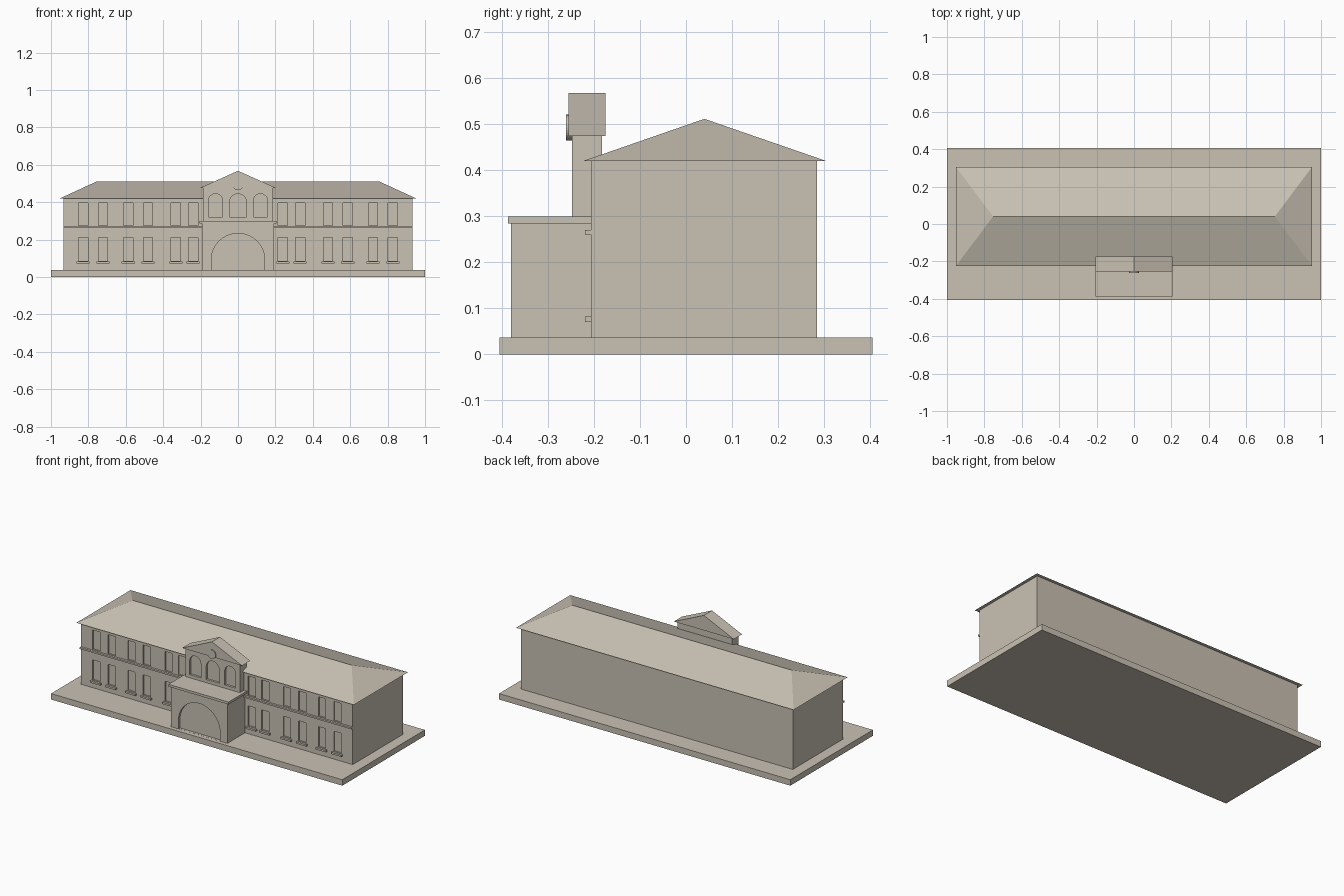
import bpy, bmesh, math

if "Cube" in bpy.data.objects:
    bpy.data.objects.remove(bpy.data.objects["Cube"])

stone = bpy.data.materials.new("warm_stone")
stone.diffuse_color = (0.585, 0.535, 0.455, 1)
stone.use_nodes = True
stone.node_tree.nodes["Principled BSDF"].inputs["Base Color"].default_value = stone.diffuse_color


def make(name, bm):
    bmesh.ops.recalc_face_normals(bm, faces=bm.faces)
    me = bpy.data.meshes.new(name)
    bm.to_mesh(me)
    bm.free()
    ob = bpy.data.objects.new(name, me)
    bpy.context.collection.objects.link(ob)
    me.materials.append(stone)
    return ob


def add_prism(bm, profile, y0, y1):
    """Extrude an (x, z) outline from y0 to y1."""
    face = bm.faces.new([bm.verts.new((x, y0, z)) for x, z in profile])
    out = bmesh.ops.extrude_face_region(bm, geom=[face])
    verts = [g for g in out["geom"] if isinstance(g, bmesh.types.BMVert)]
    bmesh.ops.translate(bm, verts=verts, vec=(0, y1 - y0, 0))


def rect(x0, x1, z0, z1):
    return [(x0, z0), (x1, z0), (x1, z1), (x0, z1)]


def arch(cx, half, z0, top, n=20):
    """Round-headed opening outline."""
    pts = [(cx - half, z0), (cx + half, z0)]
    for i in range(n + 1):
        a = math.pi * i / n
        pts.append((cx + half * math.cos(a), top - half + half * math.sin(a)))
    return pts


def prisms(name, profiles, y0, y1):
    bm = bmesh.new()
    for p in profiles:
        add_prism(bm, p, y0, y1)
    return make(name, bm)


def carve(target, name, profiles, y0, y1):
    cutter = prisms(name, profiles, y0, y1)
    cutter.hide_render = True
    cutter.hide_viewport = True
    mod = target.modifiers.new("openings", 'BOOLEAN')
    mod.operation = 'DIFFERENCE'
    mod.solver = 'EXACT'
    mod.object = cutter


FRONT = -0.207   # main wall plane
window_x = [s * x for s in (-1, 1) for x in (0.240, 0.332, 0.481, 0.587, 0.722, 0.828)]

# Plinth and main block
prisms("plinth", [rect(-1, 1, 0, 0.037)], -0.405, 0.405)
block = prisms("main_block", [rect(-0.933, 0.933, 0.037, 0.42)], FRONT, 0.285)

# Two rows of recessed windows
holes = []
for x in window_x:
    holes.append(rect(x - 0.025, x + 0.025, 0.085, 0.21))
    holes.append(rect(x - 0.025, x + 0.025, 0.275, 0.395))
carve(block, "window_cutter", holes, FRONT - 0.05, FRONT + 0.009)

# Sills and string course
prisms("window_sills", [rect(x - 0.035, x + 0.035, 0.071, 0.082) for x in window_x],
       FRONT - 0.013, FRONT + 0.003)
prisms("string_course", [rect(-0.933, 0.933, 0.261, 0.271)], FRONT - 0.013, FRONT + 0.003)

# Hipped roof
bm = bmesh.new()
eave = [bm.verts.new((x, y, 0.42)) for x, y in
        ((-0.953, -0.225), (0.953, -0.225), (0.953, 0.306), (-0.953, 0.306))]
left, right = [bm.verts.new((x, 0.04, 0.512)) for x in (-0.753, 0.753)]
a, b, c, d = eave
for f in ((d, c, b, a), (a, b, right, left), (c, d, left, right), (b, c, right), (d, a, left)):
    bm.faces.new(f)
make("hipped_roof", bm)

# Entrance porch with arched recess and cap slab
porch = prisms("porch", [rect(-0.193, 0.193, 0.037, 0.287)], -0.38, FRONT + 0.004)
carve(porch, "porch_arch_cutter", [arch(0, 0.143, 0.0375, 0.233, 32)], -0.45, -0.365)
prisms("porch_cap", [rect(-0.206, 0.206, 0.285, 0.30)], -0.387, FRONT + 0.004)

# Bell gable: wall with three arched windows, gabled roof, round medallion
tower = prisms("gable_wall", [rect(-0.187, 0.187, 0.299, 0.476)], -0.248, -0.183)
carve(tower, "arched_window_cutter",
      [arch(-0.12, 0.038, 0.32, 0.445), arch(0, 0.045, 0.32, 0.445),
       arch(0.12, 0.038, 0.32, 0.445)], -0.30, -0.235)
prisms("gable_roof", [[(-0.206, 0.475), (0.206, 0.475), (0, 0.568)]], -0.255, -0.175)
disc = [(0.028 * math.cos(math.tau * i / 32), 0.493 + 0.028 * math.sin(math.tau * i / 32))
        for i in range(32)]
prisms("medallion", [disc], -0.261, -0.24)
